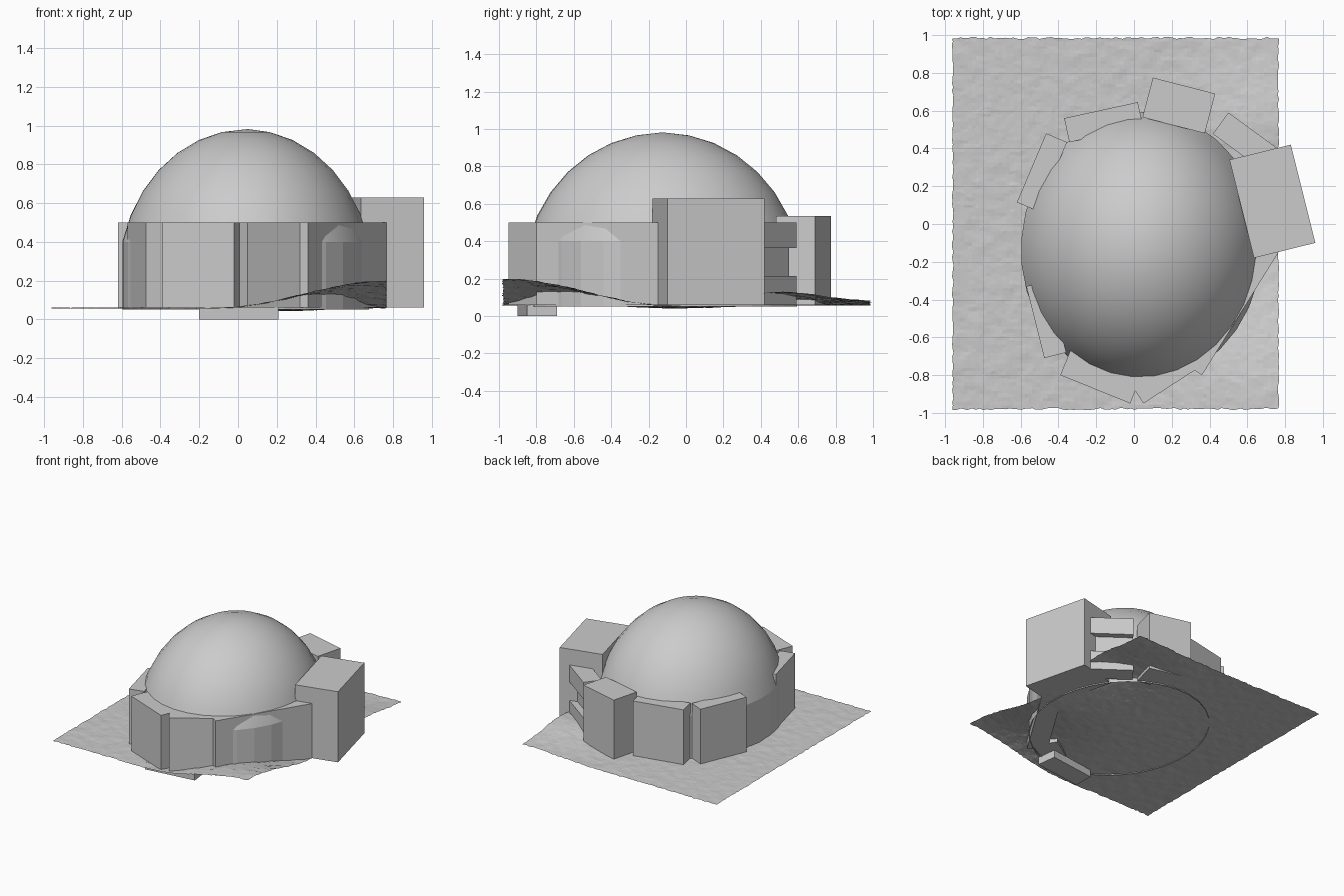
import bpy, bmesh, math, random
from mathutils import noise, Vector

if "Cube" in bpy.data.objects:
    bpy.data.objects.remove(bpy.data.objects["Cube"])

random.seed(4)


def make_object(name, bm):
    mesh = bpy.data.meshes.new(name)
    bm.to_mesh(mesh)
    bm.free()
    obj = bpy.data.objects.new(name, mesh)
    bpy.context.collection.objects.link(obj)
    return obj


def prism(name, outline, z0, z1):
    """Solid block from a plan outline."""
    bm = bmesh.new()
    low = [bm.verts.new((x, y, z0)) for x, y in outline]
    high = [bm.verts.new((x, y, z1)) for x, y in outline]
    bm.faces.new(low)
    bm.faces.new(high)
    n = len(outline)
    for i in range(n):
        j = (i + 1) % n
        bm.faces.new((low[i], low[j], high[j], high[i]))
    bmesh.ops.recalc_face_normals(bm, faces=bm.faces)
    return make_object(name, bm)


def wall(name, a, b, depth, z0=0.06, z1=0.5, inset=0.0):
    """Block whose outer face runs a to b, counter-clockwise round the dome."""
    a, b = Vector(a), Vector(b)
    d = (b - a).normalized()
    inward = Vector((-d.y, d.x))
    a, b = a + inward * inset, b + inward * inset
    return prism(name, [a, b, b + inward * depth, a + inward * depth], z0, z1)


# Dome: elliptical cap on a straight drum
bm = bmesh.new()
SEG, z0, c = 32, 0.2, 0.78
rings = [(0.967, 0.05), (0.967, 0.4)]
for k in range(1, 7):
    t = math.radians(14.9 + k * 10.7)
    rings.append((math.cos(t), z0 + c * math.sin(t)))
rot = math.radians(-4)
loops = []
for r, z in rings:
    loop = []
    for i in range(SEG):
        t = 2 * math.pi * i / SEG
        x, y = 0.66 * r * math.cos(t), 0.745 * r * math.sin(t)
        loop.append(bm.verts.new((0.04 + x * math.cos(rot) - y * math.sin(rot),
                                  -0.125 + x * math.sin(rot) + y * math.cos(rot), z)))
    loops.append(loop)
for k in range(len(loops) - 1):
    for i in range(SEG):
        j = (i + 1) % SEG
        f = bm.faces.new((loops[k][i], loops[k][j], loops[k + 1][j], loops[k + 1][i]))
        f.smooth = k > 0
apex = bm.verts.new((0.05, -0.125, z0 + c + 0.002))
for i in range(SEG):
    f = bm.faces.new((loops[-1][i], loops[-1][(i + 1) % SEG], apex))
    f.smooth = True
make_object("dome", bm)

# Ring of low walls
wall("wall_front_left", (-0.39, -0.80), (-0.02, -0.95), 0.22)
wall("wall_front_right", (0.05, -0.95), (0.36, -0.75), 0.2)
wall("wall_right", (0.36, -0.80), (0.765, -0.15), 0.15)
wall("wall_back_left", (0.02, 0.645), (-0.37, 0.56), 0.13)
wall("wall_left_back", (-0.465, 0.48), (-0.62, 0.115), 0.12)
wall("wall_left_front", (-0.57, -0.33), (-0.475, -0.71), 0.12)

# Slotted wall at the back right: two beams and a recessed core
for name, low, high, inset in (("slot_wall_base", 0.06, 0.215, 0),
                               ("slot_wall_core", 0.215, 0.365, 0.05),
                               ("slot_wall_top", 0.365, 0.5, 0)):
    wall(name, (0.76, 0.40), (0.50, 0.59), 0.14 - inset, low, high, inset)

# Taller blocks
prism("back_block", [(0.10, 0.775), (0.43, 0.69), (0.375, 0.48), (0.045, 0.565)], 0.06, 0.535)
prism("side_tower", [(0.505, 0.34), (0.83, 0.42), (0.96, -0.10), (0.635, -0.18)], 0.06, 0.628)

# Sunken footing under the front
prism("footing", [(-0.20, -0.90), (0.21, -0.85), (0.19, -0.69), (-0.22 + 0.02, -0.74)], 0.0, 0.06)


# Rough ground sheet
def ease(t):
    t = max(0.0, min(1.0, t))
    return t * t * (3 - 2 * t)


bm = bmesh.new()
NX, NY = 86, 98
grid = []
for j in range(NY + 1):
    row = []
    for i in range(NX + 1):
        x, y = -0.96 + 1.725 * i / NX, -0.98 + 1.965 * j / NY
        z = 0.058 + 0.14 * ease((x + 0.1) / 0.85) * ease((-0.1 - y) / 0.85)
        z += 0.06 * ease((x - 0.1) / 0.66) * math.exp(-((y - 0.5) / 0.3) ** 2)
        z += 0.02 * ease((x - 0.1) / 0.66) * ease(y)
        z -= 0.016 * math.exp(-((x - 0.15) ** 2 + (y + 0.05) ** 2) / 0.12)
        z += 0.004 * noise.noise(Vector((x * 14, y * 14, 3)))
        row.append(bm.verts.new((x + random.uniform(-0.004, 0.004),
                                 y + random.uniform(-0.006, 0.006),
                                 z + random.uniform(-0.001, 0.001))))
    grid.append(row)
for j in range(NY):
    for i in range(NX):
        bm.faces.new((grid[j][i], grid[j][i + 1], grid[j + 1][i + 1], grid[j + 1][i]))
make_object("ground_sheet", bm)
